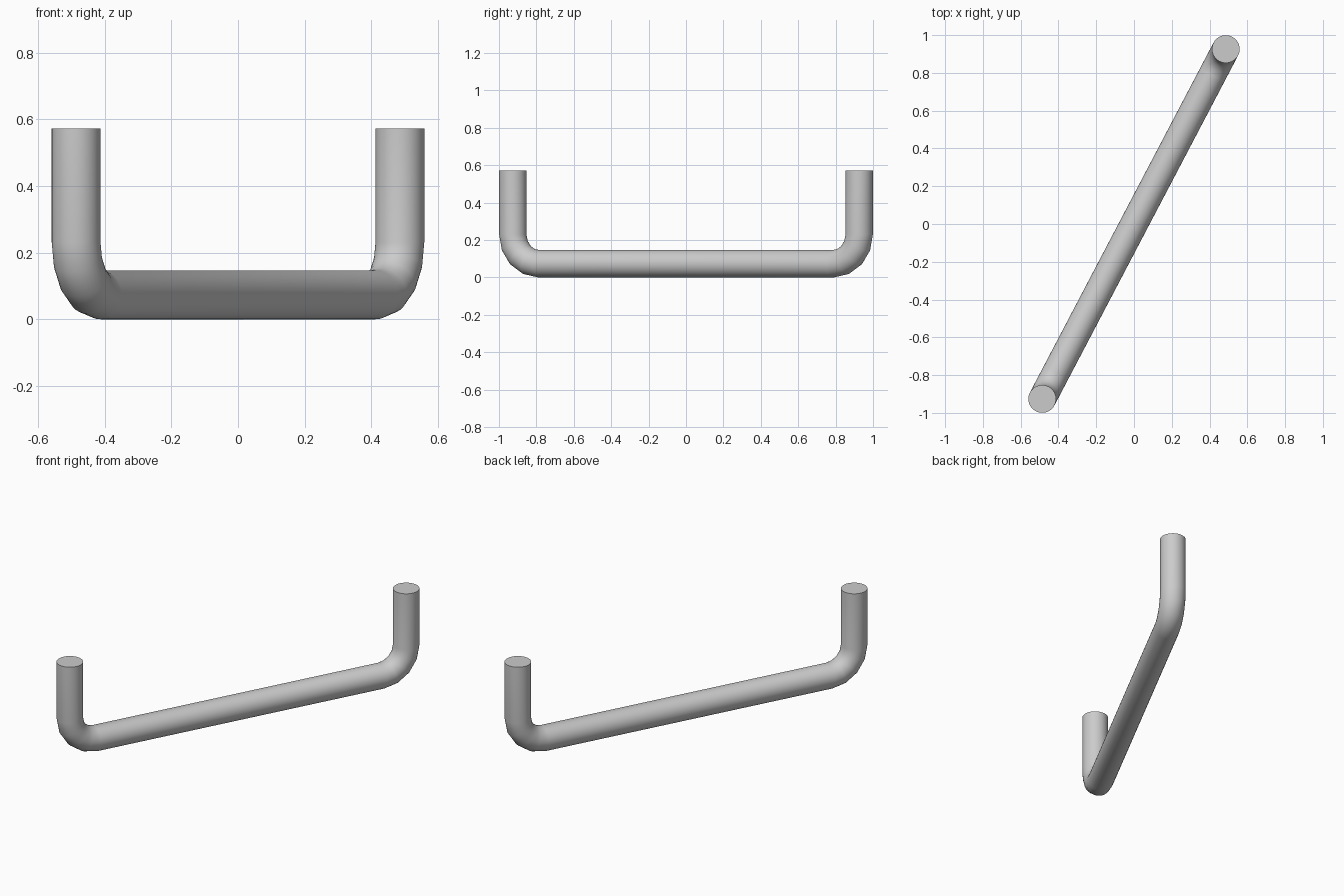
import bpy, bmesh, math
from mathutils import Vector

cube = bpy.data.objects.get("Cube")
if cube:
    bpy.data.objects.remove(cube, do_unlink=True)

ROD = 0.0735            # rod radius
BEND = 0.157            # centreline bend radius
TOP = 0.573             # post height
POST = Vector((0.486, 0.926, 0))   # centre of the left post
SIDES, STEPS = 32, 4

metal = bpy.data.materials.new("grey_metal")
metal.use_nodes = True
colour = (0.6, 0.6, 0.6, 1)
metal.diffuse_color = colour
metal.node_tree.nodes["Principled BSDF"].inputs["Base Color"].default_value = colour

along = POST.normalized()
side = Vector((-along.y, along.x, 0))
up = Vector((0, 0, 1))
half = POST.length

# Centreline stations (distance, height, slope) for one end: bend, then post
end = []
for i in range(STEPS + 1):
    a = math.pi / 2 * i / STEPS
    end.append((half - BEND + BEND * math.sin(a), ROD + BEND * (1 - math.cos(a)), a))
end.append((half, TOP, math.pi / 2))
path = [(-d, z, -a) for d, z, a in reversed(end)] + end

# Sweep a round section along the path
bm = bmesh.new()
rings = []
for d, z, a in path:
    centre = along * d + up * z
    normal = up * math.cos(a) - along * math.sin(a)
    ring = []
    for k in range(SIDES):
        t = 2 * math.pi * k / SIDES
        ring.append(bm.verts.new(centre + ROD * (side * math.cos(t) + normal * math.sin(t))))
    rings.append(ring)
for r, s in zip(rings, rings[1:]):
    for k in range(SIDES):
        n = (k + 1) % SIDES
        bm.faces.new((r[k], r[n], s[n], s[k]))

# Flat caps on the post tops
bm.faces.new(rings[0])
bm.faces.new(rings[-1])
bmesh.ops.recalc_face_normals(bm, faces=bm.faces[:])

mesh = bpy.data.meshes.new("bar_handle")
bm.to_mesh(mesh)
bm.free()
mesh.materials.append(metal)
handle = bpy.data.objects.new("bar_handle", mesh)
bpy.context.collection.objects.link(handle)
bpy.context.view_layer.objects.active = handle
handle.select_set(True)
bpy.ops.object.shade_smooth_by_angle(angle=math.radians(40))
